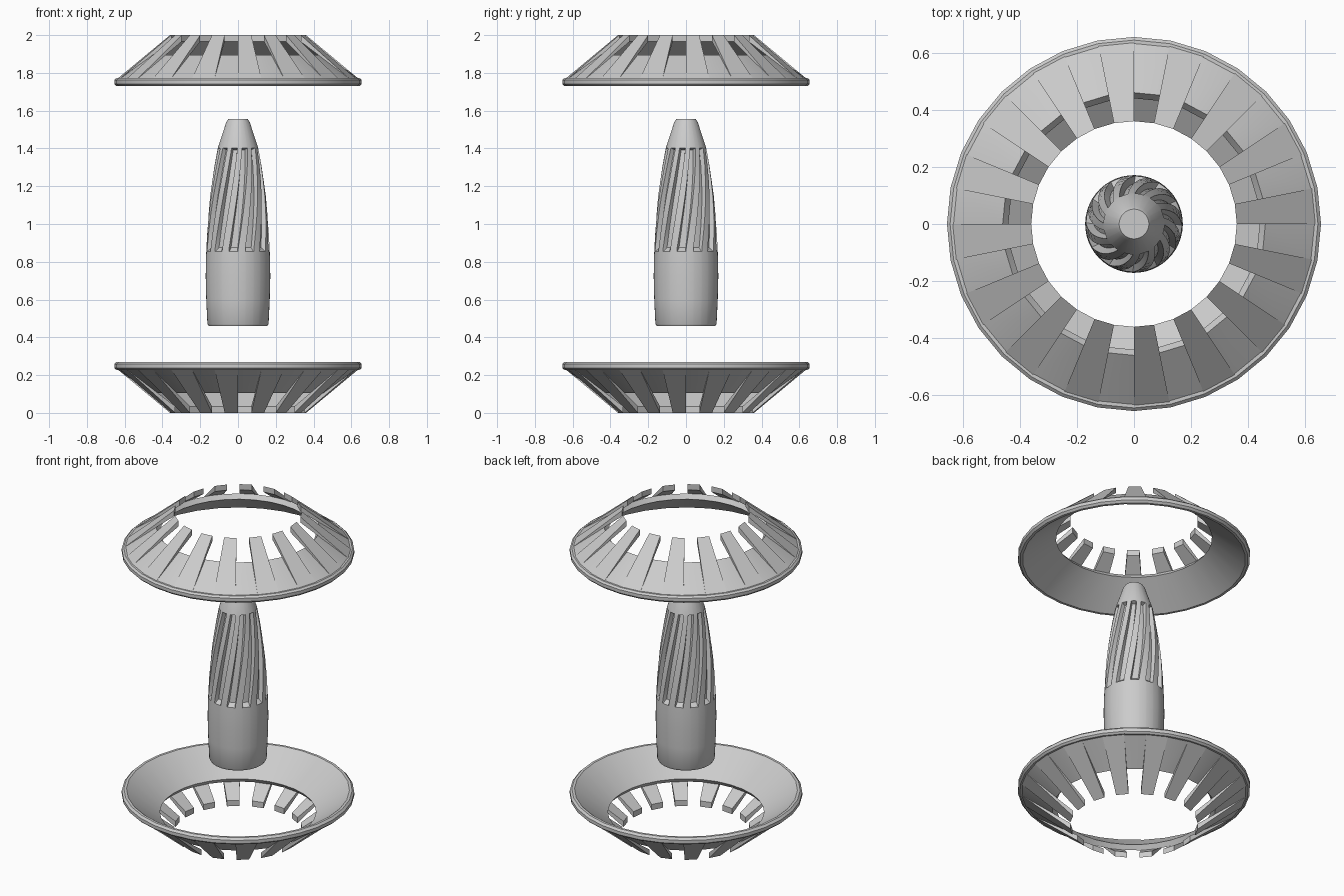
import bpy, bmesh, math

if "Cube" in bpy.data.objects:
    bpy.data.objects.remove(bpy.data.objects["Cube"])

SIDES = 32
STEP = 2 * math.pi / SIDES


def polar(r, a, z):
    return (r * math.cos(a), r * math.sin(a), z)


def finish(bm, name, angle=30):
    bmesh.ops.recalc_face_normals(bm, faces=bm.faces[:])
    mesh = bpy.data.meshes.new(name)
    bm.to_mesh(mesh)
    bm.free()
    obj = bpy.data.objects.new(name, mesh)
    bpy.context.collection.objects.link(obj)
    bpy.ops.object.select_all(action='DESELECT')
    obj.select_set(True)
    bpy.context.view_layer.objects.active = obj
    bpy.ops.object.shade_smooth_by_angle(angle=math.radians(angle))
    return obj


def bridge(bm, a, b):
    n = len(a)
    for i in range(n):
        j = (i + 1) % n
        bm.faces.new((a[i], a[j], b[j], b[i]))


def toothed_ring(name):
    bm = bmesh.new()
    # funnel shell with a chamfered lip, closed profile of (radius, z)
    profile = [(0.46, 0.105), (0.632, 0.228), (0.644, 0.228), (0.655, 0.238),
               (0.655, 0.258), (0.643, 0.27), (0.628, 0.27), (0.44, 0.131)]
    loops = [[bm.verts.new(polar(r, i * STEP, z)) for i in range(SIDES)]
             for r, z in profile]
    for k in range(len(loops)):
        bridge(bm, loops[k], loops[(k + 1) % len(loops)])
    # wedge fins on every other side, reaching past the shell
    fin = [(0.636, 0.229), (0.36, 0.0), (0.36, 0.035)]
    for k in range(0, SIDES, 2):
        left = [bm.verts.new(polar(r, (k - 1) * STEP, z)) for r, z in fin]
        right = [bm.verts.new(polar(r, k * STEP, z)) for r, z in fin]
        bm.faces.new(left)
        bm.faces.new(right[::-1])
        bridge(bm, left, right)
    return finish(bm, name)


# lower ring, and the same part turned over for the top
toothed_ring("lower_ring")
upper = toothed_ring("upper_ring")
upper.rotation_euler = (math.pi, 0, 0)
upper.location = (0, 0, 2)


# central core: tapered body with twelve twisted flutes
FLUTES = 12
Z0, Z1 = 0.865, 1.395
TWIST = math.radians(28)
CORE = [(0.155, 0.46), (0.162, 0.472), (0.168, 0.6), (0.171, 0.72), (0.170, 0.80),
        (0.168, 0.855), (0.167, 0.875), (0.163, 0.96), (0.156, 1.06),
        (0.147, 1.15), (0.136, 1.23), (0.124, 1.31), (0.109, 1.393),
        (0.107, 1.402), (0.098, 1.43), (0.062, 1.54), (0.052, 1.555)]
# fraction of one flute pitch, and whether the point is on the groove floor
COLUMNS = [(0.0, 0), (0.22, 0), (0.44, 0), (0.48, 1), (0.72, 1), (0.96, 1)]

bm = bmesh.new()
rows = []
for r, z in CORE:
    t = min(max((z - Z0) / (Z1 - Z0), 0), 1)
    depth = 0.025 if 0.86 < z < 1.40 else 0
    row = []
    for f in range(FLUTES):
        for frac, floor in COLUMNS:
            a = (f + frac) * 2 * math.pi / FLUTES + TWIST * t
            row.append(bm.verts.new(polar(r - depth * floor, a, z)))
    rows.append(row)
for lower, higher in zip(rows, rows[1:]):
    bridge(bm, lower, higher)
bm.faces.new(rows[0][::-1])
bm.faces.new(rows[-1])
finish(bm, "fluted_core")
